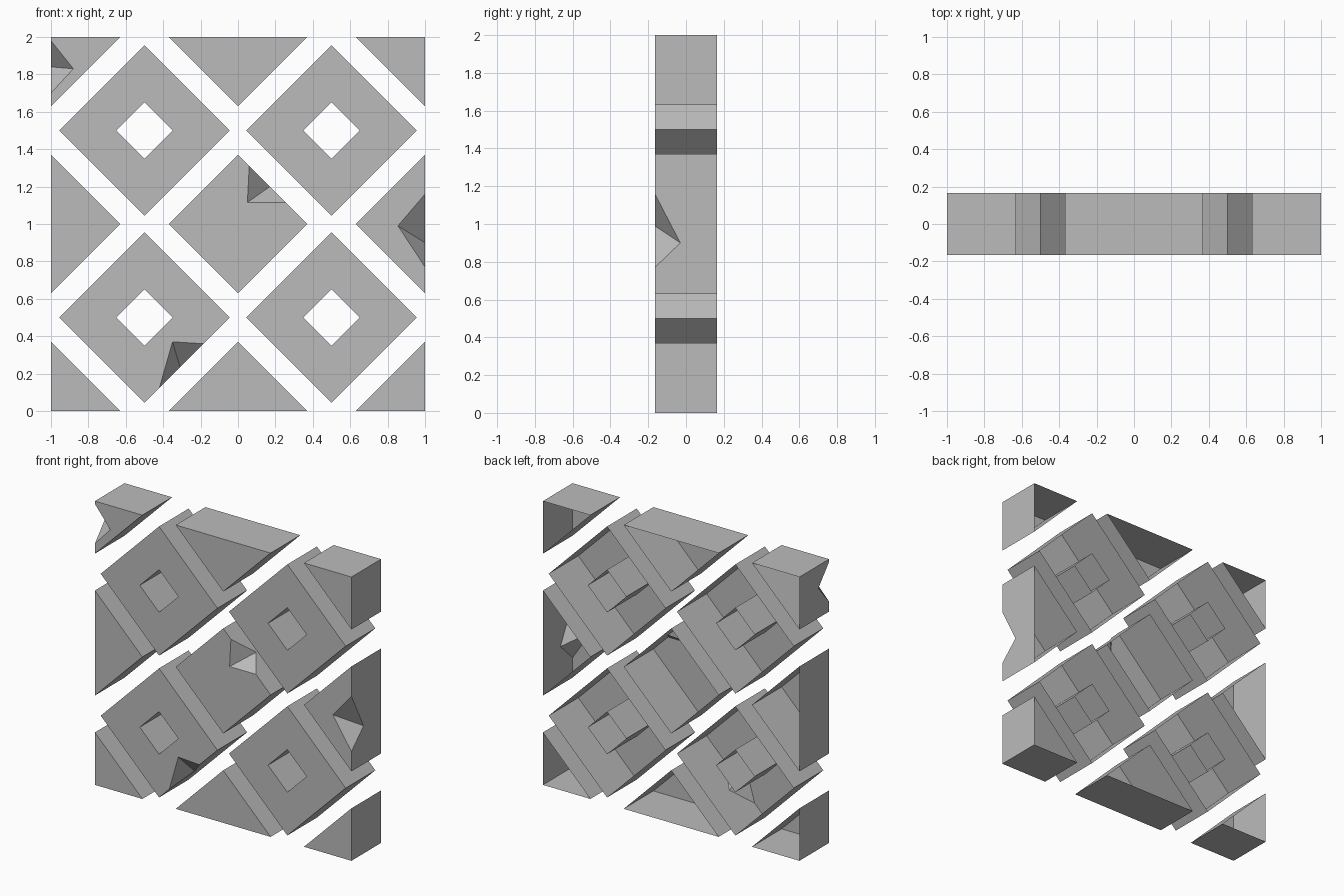
import bpy
import bmesh

cube = bpy.data.objects.get("Cube")
if cube:
    bpy.data.objects.remove(cube, do_unlink=True)

FRONT, BACK = -0.165, 0.165

stone = bpy.data.materials.new("stone_grey")
stone.use_nodes = True
GREY = (0.5, 0.5, 0.5, 1)
stone.diffuse_color = GREY
stone.node_tree.nodes["Principled BSDF"].inputs["Base Color"].default_value = GREY


def diamond(cx, cz, r):
    """Corners counter-clockwise from the bottom, as seen from the front."""
    return [(cx, cz - r), (cx + r, cz), (cx, cz + r), (cx - r, cz)]


def clipped_diamond(cx, cz, r):
    """Diamond cut off at the square border of the panel."""
    pts = []
    for x, z in diamond(cx, cz, r):
        p = (max(-1, min(1, x)), max(0, min(2, z)))
        if p not in pts:
            pts.append(p)
    if len(pts) == 4 and (cx, cz) in pts:
        pts.remove((cx, cz))
    return pts


def build_tile(name, outline, hole=None, chip=None):
    """Open-backed tile; chip = (edge, start, inner, end, apex) dents one edge."""
    bm = bmesh.new()

    def face(*points):
        bm.faces.new([bm.verts.new(p) for p in points])

    def at(p, y=FRONT):
        return (p[0], y, p[1])

    rim = []
    n = len(outline)
    for i in range(n):
        p, q = outline[i], outline[(i + 1) % n]
        top_edge, wall_edge = [at(p)], [at(p)]
        if chip and chip[0] == i:
            a, b, c = (at(v) for v in chip[1:4])
            apex = chip[4]
            top_edge += [a, b, c]
            wall_edge += [a, apex, c]
            face(b, a, apex)
            face(c, b, apex)
        # Outer wall
        face(at(q), *reversed(wall_edge), at(p, BACK), at(q, BACK))
        if hole:
            # Front frame side and hole wall
            s, t = hole[i], hole[(i + 1) % n]
            face(*top_edge, at(q), at(t), at(s))
            face(at(s), at(t), at(t, BACK), at(s, BACK))
        else:
            rim += top_edge
    if rim:
        face(*rim)
    bmesh.ops.remove_doubles(bm, verts=bm.verts, dist=0.0005)
    mesh = bpy.data.meshes.new(name)
    bm.to_mesh(mesh)
    bm.free()
    mesh.materials.append(stone)
    bpy.context.collection.objects.link(bpy.data.objects.new(name, mesh))


# Broken chips, keyed by tile centre
chips = {
    (-1, 2): (2, (-1, 1.98), (-0.88, 1.83), (-1, 1.70), (-1, -0.045, 1.84)),
    (0, 1): (1, (0.255, 1.115), (0.05, 1.115), (0.06, 1.31), (0.17, -0.04, 1.20)),
    (1, 1): (0, (1, 0.77), (0.855, 0.99), (1, 1.16), (1, -0.03, 0.90)),
    (-0.5, 0.5): (0, (-0.42, 0.125), (-0.35, 0.37), (-0.185, 0.36), (-0.31, -0.04, 0.235)),
}

# Solid tiles: centre diamond, edge triangles and corner triangles
rows = ["bottom", "middle", "top"]
columns = {-1: "right", 0: "centre", 1: "left"}
for z, row in enumerate(rows):
    for x, column in columns.items():
        build_tile(f"{row}_{column}_solid_tile", clipped_diamond(x, z, 0.37),
                   chip=chips.get((x, z)))

# Pierced diamond tiles
for z, row in ((0.5, "lower"), (1.5, "upper")):
    for x, column in ((-0.5, "right"), (0.5, "left")):
        build_tile(f"{row}_{column}_pierced_tile", diamond(x, z, 0.455),
                   hole=diamond(x, z, 0.15), chip=chips.get((x, z)))
